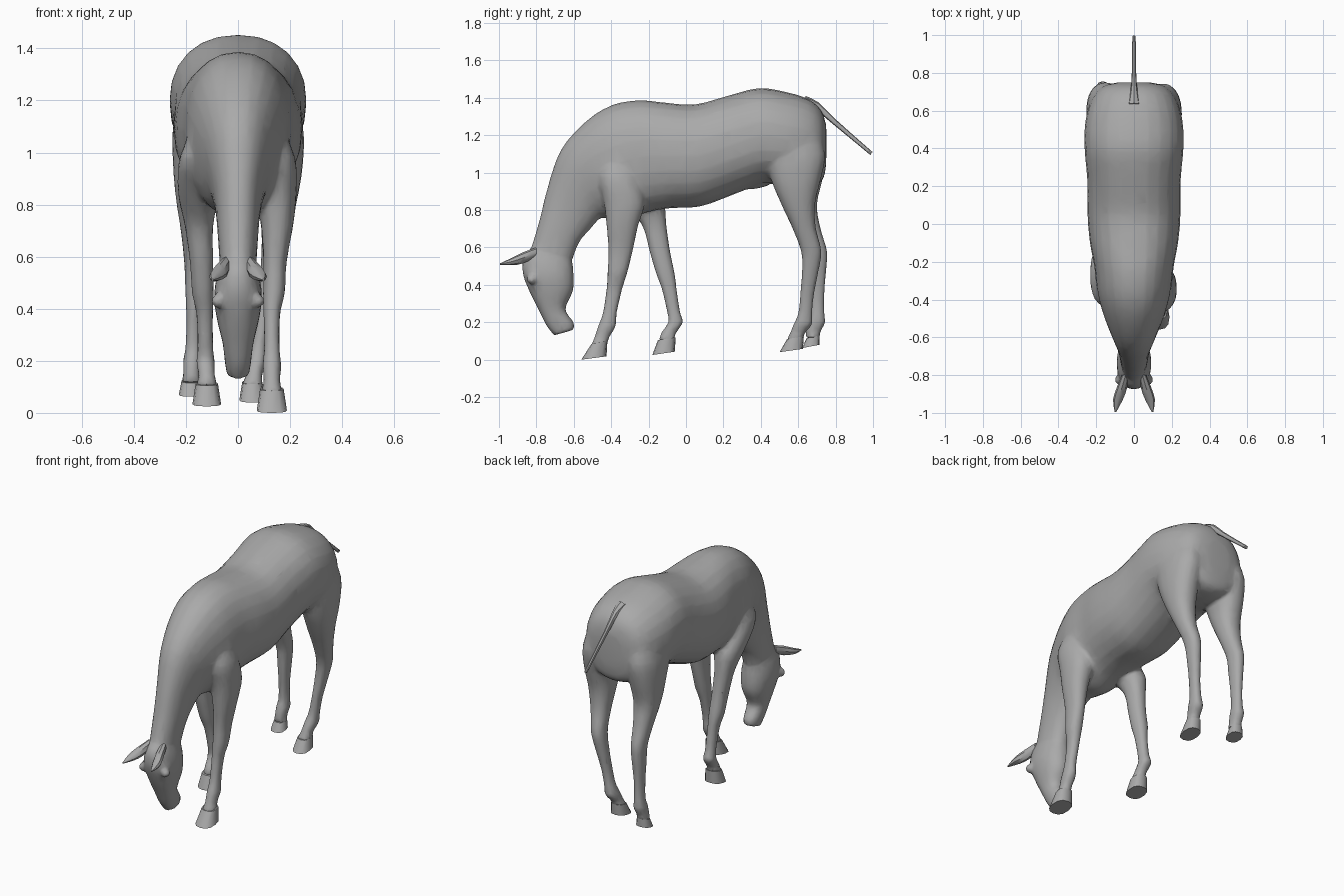
import bpy, bmesh, math
from mathutils import Vector

coat = bpy.data.materials.new("grey coat")
coat.diffuse_color = (0.4, 0.4, 0.4, 1)


def smooth_rows(rows, steps):
    """Catmull-Rom interpolation between cross-section rows."""
    out = []
    for i in range(len(rows) - 1):
        p = [rows[max(0, min(len(rows) - 1, i + k))] for k in (-1, 0, 1, 2)]
        for s in range(steps):
            t = s / steps
            out.append([0.5 * (2 * b + (c - a) * t + (2 * a - 5 * b + 4 * c - d) * t * t
                               + (3 * b - a - 3 * c + d) * t ** 3) for a, b, c, d in zip(*p)])
    return out + [list(rows[-1])]


def loft(bm, rows, sides=20, steps=3, power=0.9):
    """Row: x, first y, first z, opposite y, opposite z, half width."""
    rings = []
    for x, ya, za, yb, zb, w in smooth_rows(rows, steps):
        mid, half = Vector((x, (ya + yb) / 2, (za + zb) / 2)), Vector((0, (ya - yb) / 2, (za - zb) / 2))
        ring = []
        for k in range(sides):
            a = 2 * math.pi * k / sides
            c, s = [math.copysign(abs(f) ** power, f) for f in (math.cos(a), math.sin(a))]
            ring.append(bm.verts.new(mid + half * c + Vector((w * s, 0, 0))))
        rings.append(ring)
    for r, q in zip(rings, rings[1:]):
        for k in range(sides):
            n = (k + 1) % sides
            bm.faces.new((r[k], r[n], q[n], q[k]))
    bm.faces.new(rings[0][::-1])
    bm.faces.new(rings[-1])
    bmesh.ops.recalc_face_normals(bm, faces=bm.faces)


def finish(name, bm, angle=40):
    me = bpy.data.meshes.new(name)
    bm.to_mesh(me)
    bm.free()
    ob = bpy.data.objects.new(name, me)
    bpy.context.collection.objects.link(ob)
    me.materials.append(coat)
    shade(ob, angle)
    return ob


def shade(ob, angle):
    bpy.ops.object.select_all(action='DESELECT')
    ob.select_set(True)
    bpy.context.view_layer.objects.active = ob
    bpy.ops.object.shade_smooth_by_angle(angle=math.radians(angle))


def leg(rows):
    """Row: x, z, front y, back y, half width."""
    return [(x, f, z, b, z, w) for x, z, f, b, w in rows]


bm = bmesh.new()
# Trunk and neck, from rump to poll
loft(bm, [
    (0, .75, 1.25, .75, 1.05, .08), (0, .725, 1.33, .73, .96, .17), (0, .66, 1.39, .66, .93, .225),
    (0, .54, 1.43, .54, .93, .258), (0, .39, 1.452, .41, .94, .262), (0, .22, 1.41, .26, .885, .248),
    (0, .05, 1.365, .08, .82, .247), (0, -.1, 1.373, -.08, .81, .235), (0, -.25, 1.387, -.2, .79, .21),
    (0, -.4, 1.36, -.32, .75, .195), (0, -.54, 1.27, -.42, .755, .16), (0, -.67, 1.12, -.46, .755, .12),
    (0, -.74, .92, -.51, .70, .09), (0, -.785, .74, -.57, .63, .078), (0, -.83, .59, -.61, .53, .07)],
    sides=24)
# Head
loft(bm, [
    (0, -.80, .62, -.66, .60, .045), (0, -.865, .555, -.615, .55, .075), (0, -.873, .46, -.60, .45, .092),
    (0, -.835, .36, -.605, .365, .082), (0, -.79, .27, -.645, .27, .06), (0, -.745, .18, -.60, .20, .05),
    (0, -.705, .13, -.60, .16, .042)])
# Brow ridges
for s in (-1, 1):
    bmesh.ops.create_icosphere(bm, subdivisions=2, radius=.028)
    bmesh.ops.translate(bm, verts=bm.verts[-42:], vec=(s * .075, -.825, .43))
# Shoulders and forelegs: one stepping forward, one trailing
loft(bm, leg([
    (.10, 1.12, -.42, -.27, .06), (.13, .98, -.47, -.25, .09), (.145, .84, -.44, -.22, .08),
    (.15, .72, -.425, -.255, .062), (.142, .58, -.415, -.285, .045), (.138, .46, -.42, -.315, .042),
    (.13, .38, -.425, -.34, .032), (.13, .25, -.445, -.37, .03), (.13, .18, -.47, -.375, .036),
    (.13, .12, -.49, -.41, .032), (.13, .07, -.51, -.425, .045)]))
loft(bm, leg([
    (-.10, 1.12, -.40, -.25, .06), (-.135, .98, -.44, -.21, .09), (-.15, .84, -.33, -.12, .08),
    (-.15, .72, -.235, -.105, .055), (-.14, .58, -.195, -.085, .045), (-.135, .46, -.16, -.06, .042),
    (-.128, .38, -.13, -.05, .032), (-.125, .25, -.10, -.03, .03), (-.125, .2, -.095, -.015, .036),
    (-.12, .14, -.135, -.055, .032), (-.12, .1, -.145, -.06, .045)]))
# Thighs and hind legs
loft(bm, leg([
    (.13, 1.25, .44, .70, .08), (.15, 1.1, .42, .745, .10), (.16, .96, .455, .72, .09),
    (.155, .83, .51, .69, .075), (.145, .70, .57, .695, .055), (.13, .58, .615, .725, .042),
    (.115, .48, .62, .71, .036), (.095, .35, .61, .685, .028), (.08, .25, .60, .675, .03),
    (.07, .19, .575, .675, .037), (.06, .14, .555, .635, .032), (.055, .1, .535, .625, .045)]))
loft(bm, leg([
    (-.13, 1.25, .44, .70, .08), (-.15, 1.1, .43, .75, .10), (-.16, .96, .48, .73, .09),
    (-.165, .83, .53, .70, .075), (-.165, .70, .59, .72, .055), (-.165, .58, .64, .755, .042),
    (-.167, .48, .65, .75, .036), (-.17, .35, .66, .74, .028), (-.172, .25, .665, .74, .03),
    (-.175, .2, .65, .745, .036), (-.178, .15, .64, .72, .032), (-.18, .115, .64, .715, .04)]))
# Sheath under the belly
loft(bm, [(0, .44, .98, .44, .93, .04), (0, .38, .97, .38, .915, .045), (0, .33, .95, .33, .91, .03)], sides=12)
body = finish("body", bm)

# Blend the lofted parts into one skin with slightly faceted muscle planes
remesh = body.modifiers.new("blend", 'REMESH')
remesh.mode, remesh.voxel_size = 'VOXEL', .011
relax = body.modifiers.new("relax", 'SMOOTH')
relax.factor, relax.iterations = .5, 4
reduce = body.modifiers.new("facets", 'DECIMATE')
reduce.ratio = .12
skin = bpy.data.meshes.new_from_object(body.evaluated_get(bpy.context.evaluated_depsgraph_get()))
body.modifiers.clear()
body.data = skin
if not skin.materials:
    skin.materials.append(coat)
shade(body, 35)

# Hooves: x, toe y, heel y, ground z, top z, toe and heel at top
for name, x, toe, heel, z0, z1, ttop, htop, w in [
        ("right_front_hoof", .13, -.56, -.425, .0, .10, -.505, -.42, .058),
        ("left_front_hoof", -.12, -.18, -.06, .025, .12, -.15, -.055, .055),
        ("right_hind_hoof", .055, .5, .625, .04, .125, .54, .63, .05),
        ("left_hind_hoof", -.182, .62, .715, .062, .13, .645, .715, .045)]:
    bm = bmesh.new()
    loft(bm, [(x, toe, z0, heel, z0 + .018, w), (x, ttop, z1 - .015, htop, z1, w * .78)],
         sides=12, steps=1, power=.8)
    finish(name, bm)

# Ears, pointing forward and outward
for side, s in (("right", 1), ("left", -1)):
    bm = bmesh.new()
    loft(bm, [(s * .045, -.80, .60, -.80, .55, .02), (s * .065, -.87, .575, -.87, .515, .028),
              (s * .085, -.93, .545, -.93, .505, .026), (s * .098, -.995, .515, -.995, .507, .004)],
         sides=8, steps=2, power=1)
    finish(side + "_ear", bm)

# Tail, a thin straight dock
bm = bmesh.new()
loft(bm, [(0, .64, 1.41, .62, 1.35, .035), (0, .71, 1.375, .69, 1.335, .02),
          (0, .80, 1.285, .785, 1.26, .012), (0, .998, 1.11, .985, 1.095, .009)],
     sides=8, steps=2, power=1)
finish("tail", bm)
